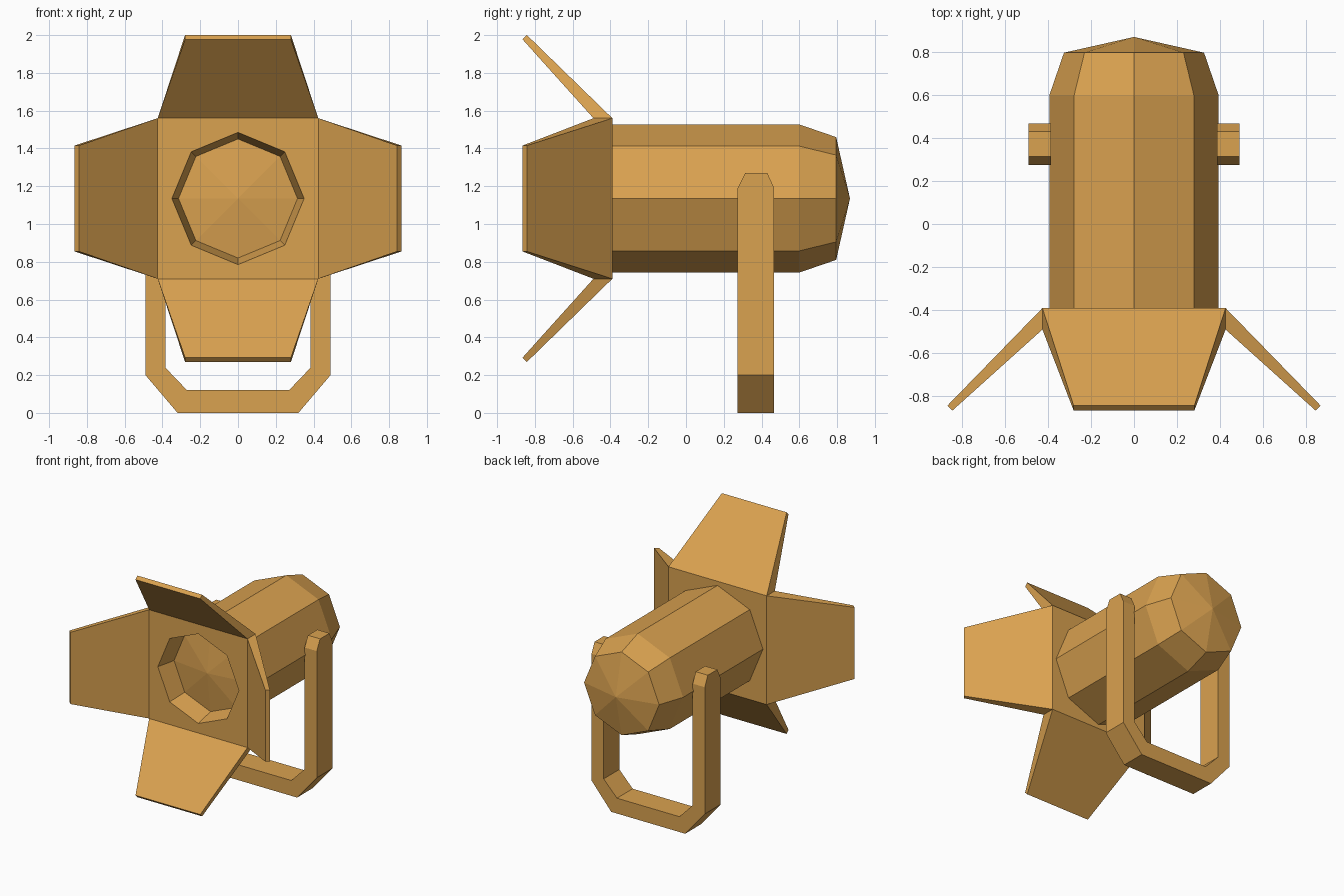
import bpy, bmesh, math

if "Cube" in bpy.data.objects:
    bpy.data.objects.remove(bpy.data.objects["Cube"])

AXIS_Z = 1.135      # height of the lamp's centre line
SIDES = 8

mat = bpy.data.materials.new("warm_paint")
mat.diffuse_color = (0.7, 0.36, 0.08, 1)
mat.use_nodes = True
mat.node_tree.nodes["Principled BSDF"].inputs["Base Color"].default_value = mat.diffuse_color


def finish(name, bm):
    bmesh.ops.remove_doubles(bm, verts=bm.verts[:], dist=0.0005)
    bmesh.ops.recalc_face_normals(bm, faces=bm.faces[:])
    mesh = bpy.data.meshes.new(name)
    bm.to_mesh(mesh)
    bm.free()
    mesh.materials.append(mat)
    obj = bpy.data.objects.new(name, mesh)
    bpy.context.collection.objects.link(obj)
    return obj


def ring(bm, r, y):
    """Octagon around the lamp axis, or a single point when r is 0."""
    if r == 0:
        return [bm.verts.new((0, y, AXIS_Z))]
    angles = [i * math.tau / SIDES for i in range(SIDES)]
    return [bm.verts.new((r * math.cos(a), y, AXIS_Z + r * math.sin(a))) for a in angles]


def bridge(bm, a, b):
    n = max(len(a), len(b))
    for i in range(n):
        j = (i + 1) % n
        quad = [a[i % len(a)], a[j % len(a)], b[j % len(b)], b[i % len(b)]]
        bm.faces.new(list(dict.fromkeys(quad)))


def lathe(bm, profile):
    rings = [ring(bm, r, y) for r, y in profile]
    for a, b in zip(rings, rings[1:]):
        bridge(bm, a, b)
    return rings


def loop_edges(bm, verts):
    return [bm.edges.get((a, b)) or bm.edges.new((a, b))
            for a, b in zip(verts, verts[1:] + verts[:1])]


# Lamp body with tapered back and shallow pointed cap
bm = bmesh.new()
lathe(bm, [(0.393, -0.39), (0.393, 0.597), (0.325, 0.795), (0, 0.868)])
finish("lamp_body", bm)

# Lens: shallow cone deep in the front opening
bm = bmesh.new()
lathe(bm, [(0, -0.33), (0.316, -0.34), (0, -0.38)])
finish("lens", bm)

# Front hood: square frame whose four sides run out into barn-door flaps
H, YB, YF = 0.425, -0.39, -0.49
bm = bmesh.new()
flap_section = [(H, H, YB), (0.28, 0.866, -0.843), (0.28, 0.843, -0.866), (H, H, YF)]
for k in range(4):
    c, s = [(1, 0), (0, 1), (-1, 0), (0, -1)][k]
    left, right = [[bm.verts.new((u * sgn * c - w * s, y, AXIS_Z + u * sgn * s + w * c))
                    for u, w, y in flap_section] for sgn in (-1, 1)]
    for i in range(3):
        bm.faces.new((left[i], left[i + 1], right[i + 1], right[i]))
    bm.faces.new(left)
    bm.faces.new(right)
bmesh.ops.remove_doubles(bm, verts=bm.verts[:], dist=0.0005)

# Front and back of the frame, each a square with an octagonal hole
corners = [(-H, -H), (H, -H), (H, H), (-H, H)]
socket = lathe(bm, [(0.35, YF), (0.315, -0.34)])
for y, hole in ((YF, socket[0]), (YB, ring(bm, 0.39, YB))):
    square = [min(bm.verts, key=lambda v: (v.co.x - x) ** 2 + (v.co.y - y) ** 2
                  + (v.co.z - AXIS_Z - z) ** 2) for x, z in corners]
    edges = loop_edges(bm, square) + loop_edges(bm, hole)
    bmesh.ops.triangle_fill(bm, use_beauty=True, use_dissolve=False,
                            normal=(0, -1, 0), edges=edges)
finish("barn_door_hood", bm)

# Yoke: U-shaped bracket, (outer x, outer z, inner x, inner z, y min, y max)
half = [(0.49, 1.27, 0.385, 1.27, 0.314, 0.43),
        (0.49, 1.19, 0.385, 1.19, 0.273, 0.467),
        (0.49, 0.20, 0.385, 0.24, 0.273, 0.467),
        (0.32, 0.00, 0.270, 0.12, 0.273, 0.467)]
path = half + [(-xo, zo, -xi, zi, a, b) for xo, zo, xi, zi, a, b in reversed(half)]
bm = bmesh.new()
sections = [[bm.verts.new(p) for p in ((xo, a, zo), (xo, b, zo), (xi, b, zi), (xi, a, zi))]
            for xo, zo, xi, zi, a, b in path]
for a, b in zip(sections, sections[1:]):
    bridge(bm, a, b)
bm.faces.new(sections[0])
bm.faces.new(sections[-1])
finish("yoke", bm)
